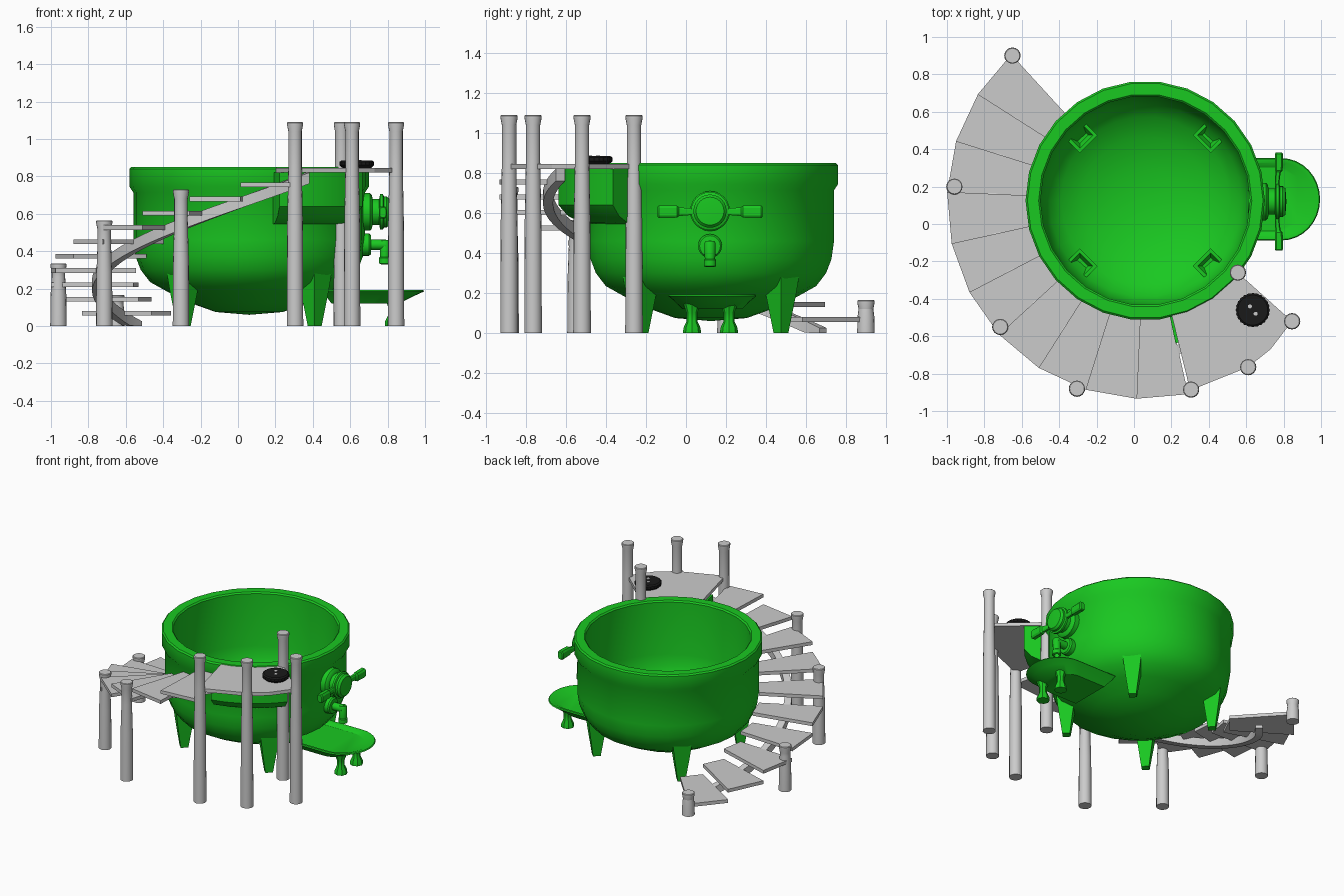
import bpy, bmesh, math
from math import sin, cos, pi, radians
from mathutils import Matrix, Vector

if "Cube" in bpy.data.objects:
    bpy.data.objects.remove(bpy.data.objects["Cube"])

CX, CY = 0.06, 0.125          # tub axis


def material(name, col):
    m = bpy.data.materials.new(name)
    m.diffuse_color = col
    m.use_nodes = True
    m.node_tree.nodes["Principled BSDF"].inputs["Base Color"].default_value = m.diffuse_color
    return m


GREEN = material("green", (0.01, 0.58, 0.015, 1))
BLACK = material("black", (0.01, 0.01, 0.01, 1))


def loft(name, rings, mat=None, caps=True, angle=30, matrix=None):
    """Skin a row of equal-length rings of 3D points."""
    bm = bmesh.new()
    vs = [[bm.verts.new(p) for p in ring] for ring in rings]
    n = len(rings[0])
    for a, b in zip(vs, vs[1:]):
        for i in range(n):
            j = (i + 1) % n
            bm.faces.new((a[i], a[j], b[j], b[i]))
    if caps:
        bm.faces.new(vs[0])
        bm.faces.new(vs[-1])
    bmesh.ops.remove_doubles(bm, verts=bm.verts, dist=1e-5)
    bmesh.ops.recalc_face_normals(bm, faces=bm.faces)
    if matrix:
        bm.transform(matrix)
    me = bpy.data.meshes.new(name)
    bm.to_mesh(me)
    bm.free()
    ob = bpy.data.objects.new(name, me)
    bpy.context.collection.objects.link(ob)
    if mat:
        me.materials.append(mat)
    if angle:
        bpy.ops.object.select_all(action='DESELECT')
        ob.select_set(True)
        bpy.context.view_layer.objects.active = ob
        bpy.ops.object.shade_smooth_by_angle(angle=radians(angle))
    return ob


def lathe(name, profile, n, loc, mat=None, along_x=False, angle=35):
    """Spin an (r, h) profile; zero radii at the ends close the shape."""
    rings = [[(r * cos(2 * pi * i / n), r * sin(2 * pi * i / n), h) for i in range(n)]
             for r, h in profile]
    m = Matrix.Translation(loc)
    if along_x:
        m = m @ Matrix.Rotation(pi / 2, 4, 'Y')
    return loft(name, rings, mat, caps=False, angle=angle, matrix=m)


def polar(r, deg, z):
    return (CX + r * cos(radians(deg)), CY + r * sin(radians(deg)), z)


# Tub with rim and hollow inside
lathe("tub", [(0, .06), (.18, .075), (.32, .125), (.44, .185), (.53, .235), (.58, .30),
              (.607, .37), (.62, .46), (.62, .715), (.64, .745), (.64, .84), (.63, .85),
              (.57, .85), (.56, .84), (.56, .45), (.545, .37), (.515, .30), (.45, .24),
              (.34, .18), (.18, .135), (0, .12)], 26, (CX, CY, 0), GREEN)

# Four tapered feet with hollow tops
for sx in (-1, 1):
    for sy in (-1, 1):
        lathe("tub_foot", [(0, 0), (.037, 0), (.075, .19), (.095, .31), (.07, .31), (.045, .27), (0, .27)],
              4, (CX + .35 * sx, CY + .35 * sy, 0), GREEN, angle=20)

# Spiral treads
A0, STEP, RISE, Z0 = 132.5, 15, .0765, .08
for k in range(10):
    a, z = A0 + STEP * k, Z0 + RISE * k
    loft("tread_%02d" % (k + 1),
         [[polar(r, t, h) for r, h in ((.62, z - .025), (1.06, z - .025), (1.06, z), (.62, z))]
          for t in (a, a + STEP)], angle=0)

# Curved stringer beneath the treads
rings = []
for i in range(42):
    t = A0 + 4 + 156 * i / 41
    h = Z0 + RISE * (t - A0) / STEP
    lo, hi = max(0, h - .135), min(.82, max(.02, h - .075))
    rings.append([polar(r, t, z) for r, z in ((.79, lo), (.84, lo), (.84, hi), (.79, hi))])
loft("stair_stringer", rings)

# Landing platform
outline = [(.30, -.89), (.61, -.765), (.73, -.67), (.845, -.52), (.555, -.26)]
outline += [polar(.62, t, 0)[:2] for t in (316, 308, 300, 292, 283)]
loft("landing", [[(x, y, z) for x, y in outline] for z in (.82, .845)], angle=0)

# Bracket between landing and tub
loft("landing_bracket",
     [[polar(r, t, z) for r, z in ((.58, .54), (.66, .55), (.73, .585), (.78, .64), (.78, .82), (.58, .82))]
      for t in (282, 290, 298, 306, 314, 321)], GREEN)

# Stair and landing posts
for x, y, top in ((-.65, .9, .165), (-.96, .2, .335), (-.715, -.55, .565), (-.305, -.88, .73),
                  (.305, -.885, 1.09), (.61, -.765, 1.09), (.845, -.52, 1.09), (.555, -.26, 1.09)):
    lathe("post", [(0, 0), (.044, 0), (.042, top * .5), (.036, top * .78), (.036, top - .05),
                   (.043, top - .015), (.043, top - .004), (.039, top), (0, top)], 16, (x, y, 0))

# Black ribbed hatch on the landing, with two small pegs
n = 48
rings = []
for r, z, amp in ((.07, .84, 0), (.082, .85, .004), (.092, .86, .004), (.092, .878, .004), (.08, .886, 0)):
    rings.append([((r - amp * (i % 2)) * cos(2 * pi * i / n), (r - amp * (i % 2)) * sin(2 * pi * i / n), z)
                  for i in range(n)])
loft("hatch", rings, BLACK, matrix=Matrix.Translation((.635, -.46, 0)))
for s in (-1, 1):
    lathe("hatch_peg", [(.011, .88), (.011, .889), (0, .889)], 10, (.635 + .015 * s, -.46 - .02 * s, 0))

# Large valve on the right side
VY, VZ = .12, .61
lathe("valve_body", [(.10, -.05), (.10, .035), (.09, .045), (.07, .05), (.07, .085), (.095, .09),
                     (.095, .105), (.083, .11), (.083, .125), (.07, .14), (0, .145)],
      24, (.67, VY, VZ), GREEN, along_x=True)
for s in (-1, 1):
    loft("valve_handle",
         [[(.775 + dx + a * tx, VY + s * d, VZ - .003 + b * tz)
           for a, b in ((-1, -.6), (-.6, -1), (.6, -1), (1, -.6), (1, .6), (.6, 1), (-.6, 1), (-1, .6))]
          for d, tx, tz, dx in ((.06, .012, .022, -.01), (.10, .012, .017, -.01), (.155, .014, .022, -.005),
                                (.165, .02, .030, 0), (.255, .022, .032, 0), (.263, .016, .026, 0))], GREEN)

# Drain tap below the valve
lathe("drain_flange", [(.06, -.06), (.06, .03), (.052, .04), (.028, .042), (.028, .12), (.02, .125), (0, .125)],
      20, (.67, VY, .435), GREEN, along_x=True)
lathe("drain_spout", [(0, .46), (.022, .46), (.028, .45), (.026, .37), (.031, .365), (.031, .335),
                      (.02, .33), (.02, .36), (0, .36)], 16, (.785, VY, 0), GREEN)


# Drip tray blending into the tub
def tray_ring(xin, xs, tip, w, z):
    pts = [(xin, VY + .012 - w, z)]
    pts += [(xs + (tip - xs) * cos(t), VY + .012 + w * sin(t), z)
            for t in [-pi / 2 + pi * i / 16 for i in range(17)]]
    return pts + [(xin, VY + .012 + w, z)]


loft("drip_tray", [tray_ring(.50, .72, .86, .15, .12), tray_ring(.47, .76, .94, .19, .16),
                   tray_ring(.46, .79, .995, .22, .185), tray_ring(.46, .79, .99, .215, .192),
                   tray_ring(.47, .785, .965, .195, .19), tray_ring(.50, .76, .92, .17, .172)], GREEN)

# Tray legs
for y in (.03, .215):
    lathe("tray_leg", [(0, 0), (.045, 0), (.043, .025), (.027, .06), (.027, .10), (.045, .15), (0, .15)],
          8, (.83, y, 0), GREEN)
